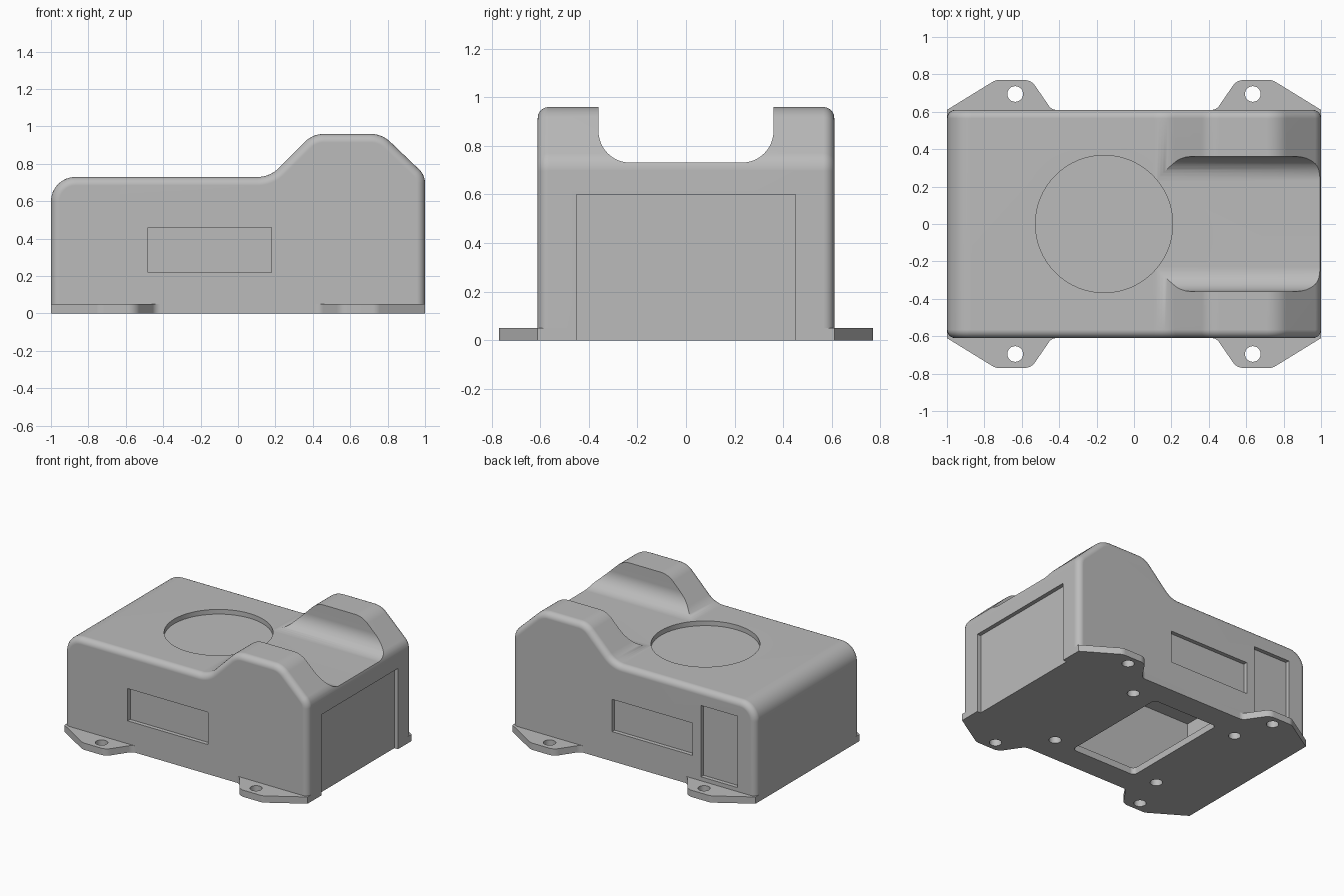
import bpy, bmesh, math
from mathutils import Vector

if "Cube" in bpy.data.objects:
    bpy.data.objects.remove(bpy.data.objects["Cube"], do_unlink=True)

grey = bpy.data.materials.new("plain_grey")
grey.use_nodes = True
colour = (0.5, 0.5, 0.5, 1)
grey.diffuse_color = colour
grey.node_tree.nodes["Principled BSDF"].inputs["Base Color"].default_value = colour

PLANES = {"x": lambda a, b, t: (t, a, b),
          "y": lambda a, b, t: (a, t, b),
          "z": lambda a, b, t: (a, b, t)}


def rounded(corners, steps=8):
    """Outline from (a, b, radius) corners, with arcs in place of the corners."""
    outline = []
    for i, (a, b, r) in enumerate(corners):
        p = Vector((a, b))
        if r == 0:
            outline.append(p)
            continue
        d1 = (Vector(corners[i - 1][:2]) - p).normalized()
        d2 = (Vector(corners[(i + 1) % len(corners)][:2]) - p).normalized()
        half = d1.angle(d2) / 2
        centre = p + (d1 + d2).normalized() * (r / math.sin(half))
        start = p + d1 * (r / math.tan(half)) - centre
        end = p + d2 * (r / math.tan(half)) - centre
        sweep = math.pi - 2 * half
        for k in range(steps + 1):
            t = k / steps
            v = start * math.sin((1 - t) * sweep) + end * math.sin(t * sweep)
            outline.append(centre + v / math.sin(sweep))
    return outline


def prism(name, outline, axis, low, high):
    """Extrude a flat outline along one axis."""
    bm = bmesh.new()
    place = PLANES[axis]
    ends = [[bm.verts.new(place(p[0], p[1], t)) for p in outline] for t in (low, high)]
    for end in ends:
        bm.faces.new(end)
    n = len(outline)
    for i in range(n):
        j = (i + 1) % n
        bm.faces.new((ends[0][i], ends[0][j], ends[1][j], ends[1][i]))
    bmesh.ops.recalc_face_normals(bm, faces=bm.faces)
    mesh = bpy.data.meshes.new(name)
    bm.to_mesh(mesh)
    bm.free()
    mesh.materials.append(grey)
    ob = bpy.data.objects.new(name, mesh)
    bpy.context.collection.objects.link(ob)
    return ob


def rect(a1, b1, a2, b2, r=0):
    return rounded([(a1, b1, r), (a2, b1, r), (a2, b2, r), (a1, b2, r)])


def disc(cx, cy, r, n=32):
    return [(cx + r * math.cos(2 * math.pi * i / n),
             cy + r * math.sin(2 * math.pi * i / n)) for i in range(n)]


def cut(ob, cutters):
    """Subtract the cutters one after another, then discard them."""
    for c in cutters:
        c.hide_render = True
        m = ob.modifiers.new("cut", "BOOLEAN")
        m.operation, m.solver, m.object = "DIFFERENCE", "EXACT", c
    bpy.context.view_layer.update()
    result = bpy.data.meshes.new_from_object(
        ob.evaluated_get(bpy.context.evaluated_depsgraph_get()))
    ob.modifiers.clear()
    ob.data = result
    for c in cutters:
        bpy.data.objects.remove(c, do_unlink=True)


def smooth(ob):
    bpy.ops.object.select_all(action="DESELECT")
    ob.select_set(True)
    bpy.context.view_layer.objects.active = ob
    bpy.ops.object.shade_smooth_by_angle(angle=math.radians(35))
    ob.modifiers.new("even_normals", "WEIGHTED_NORMAL").keep_sharp = True


BASE, SIDE, DECK, DEPTH = 0.05, 0.61, 0.73, 0.03

# Housing: side profile with a raised hump, rounded along both sides
housing = prism("housing", rounded([
    (-1, BASE, 0), (-1, DECK, 0.13), (0.17, DECK, 0.16), (0.4, 0.96, 0.14),
    (0.77, 0.96, 0.15), (1, 0.74, 0.1), (1, BASE, 0)]), "y", -SIDE, SIDE)
bm = bmesh.new()
bm.from_mesh(housing.data)
rim = [e for e in bm.edges
       if abs(e.verts[0].co.y - e.verts[1].co.y) < 1e-4
       and max(v.co.z for v in e.verts) > BASE + 0.01]
bmesh.ops.bevel(bm, geom=rim, offset=0.045, segments=5, profile=0.5,
                affect="EDGES", clamp_overlap=False)
bm.to_mesh(housing.data)
bm.free()

# Hollow inside, trough through the hump, round recess and side panels
trough = rounded([(-0.36, 1.2, 0), (-0.36, DECK + 0.001, 0.13),
                  (0.36, DECK + 0.001, 0.13), (0.36, 1.2, 0)], 12)
label = rect(-0.48, 0.22, 0.18, 0.46)
end_panel = rect(-0.45, -0.2, 0.45, 0.6)
cut(housing, [
    prism("trough_cutter", trough, "x", 0.05, 1.2),
    prism("cavity_cutter", rect(-0.94, -0.56, 0.94, 0.56), "z", -0.1, 0.67),
    prism("round_cutter", disc(-0.16, 0, 0.367, 64), "z", DECK - 0.035, 1.1),
    prism("front_label_cutter", label, "y", -0.8, DEPTH - SIDE),
    prism("back_label_cutter", label, "y", SIDE - DEPTH, 0.8),
    prism("tall_panel_cutter", rect(-0.85, 0.08, -0.55, 0.61), "y", SIDE - DEPTH, 0.8),
    prism("end_panel_cutter", end_panel, "x", 1 - DEPTH, 1.2)])
smooth(housing)

# Base plate with four mounting ears, screw holes and a hatch
quarter = [(1, SIDE, 0), (0.74, 0.77, 0.07), (0.55, 0.77, 0.07), (0.44, SIDE, 0.05)]
back = quarter + [(-x, y, r) for x, y, r in reversed(quarter)]
plate_outline = rounded(back + [(x, -y, r) for x, y, r in reversed(back)], 6)
base_plate = prism("base_plate", plate_outline, "z", 0, BASE)
holes = [prism("hole_cutter", disc(x, s * y, 0.042, 24), "z", -0.1, 0.1)
         for x, y in ((0.635, 0.695), (-0.635, 0.695), (0.35, 0.41), (-0.54, 0.41))
         for s in (1, -1)]
cut(base_plate, holes + [
    prism("hatch_cutter", rect(-0.36, -0.43, 0.18, 0.43, 0.03), "z", -0.1, 0.1),
    prism("end_notch_cutter", end_panel, "x", 1 - DEPTH, 1.2)])
smooth(base_plate)
